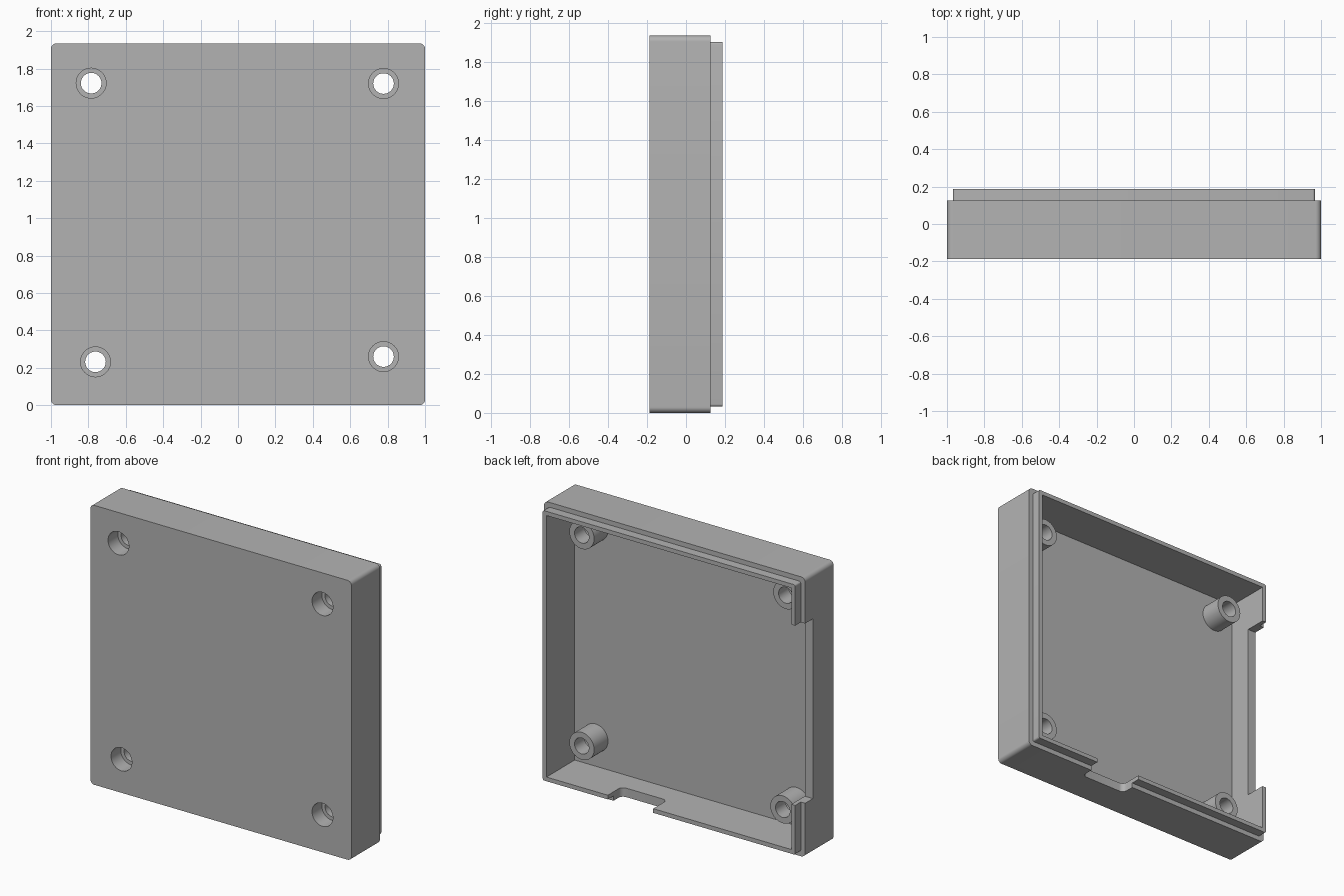
import bpy, bmesh, math

if "Cube" in bpy.data.objects:
    bpy.data.objects.remove(bpy.data.objects["Cube"])

FRONT, BACK = -0.187, 0.187      # overall depth
RIM, FLOOR = 0.125, -0.122       # body back edge, inner floor
POST_TOP, SHELF = 0.03, -0.08    # post end, counterbore depth

grey = bpy.data.materials.new("grey plastic")
grey.diffuse_color = (0.45, 0.45, 0.45, 1)
grey.use_nodes = True
grey.node_tree.nodes["Principled BSDF"].inputs["Base Color"].default_value = grey.diffuse_color


def prism(name, outline, y0, y1):
    """Extrude an x-z outline from y0 to y1."""
    bm = bmesh.new()
    face = bm.faces.new([bm.verts.new((x, y0, z)) for x, z in outline])
    ext = bmesh.ops.extrude_face_region(bm, geom=[face])
    verts = [g for g in ext["geom"] if isinstance(g, bmesh.types.BMVert)]
    bmesh.ops.translate(bm, verts=verts, vec=(0, y1 - y0, 0))
    bmesh.ops.recalc_face_normals(bm, faces=bm.faces)
    me = bpy.data.meshes.new(name)
    bm.to_mesh(me)
    bm.free()
    me.materials.append(grey)
    ob = bpy.data.objects.new(name, me)
    bpy.context.collection.objects.link(ob)
    return ob


def rounded(x0, x1, z0, z1, r, n=8):
    """Rectangle outline with rounded corners."""
    if r == 0:
        return [(x0, z0), (x1, z0), (x1, z1), (x0, z1)]
    pts = []
    corners = [(x1 - r, z1 - r), (x0 + r, z1 - r), (x0 + r, z0 + r), (x1 - r, z0 + r)]
    for k, (cx, cz) in enumerate(corners):
        for i in range(n + 1):
            a = math.pi / 2 * (k + i / n)
            pts.append((cx + r * math.cos(a), cz + r * math.sin(a)))
    return pts


def circle(cx, cz, r, n=48):
    return [(cx + r * math.cos(2 * math.pi * i / n),
             cz + r * math.sin(2 * math.pi * i / n)) for i in range(n)]


def combine(target, tool, operation):
    """Apply a boolean to the target and discard the tool."""
    mod = target.modifiers.new("bool", "BOOLEAN")
    mod.operation, mod.solver, mod.object = operation, "EXACT", tool
    bpy.context.view_layer.update()
    dg = bpy.context.evaluated_depsgraph_get()
    me = bpy.data.meshes.new_from_object(target.evaluated_get(dg))
    target.modifiers.clear()
    target.data = me
    bpy.data.objects.remove(tool)


# Case body with the stepped lip behind it
case = prism("case_shell", rounded(-1, 1, 0, 1.935, 0.03), FRONT, RIM)
lip = prism("rim_lip", rounded(-0.967, 0.967, 0.033, 1.902, 0.012, 4), 0.0, BACK)
combine(case, lip, "UNION")

# Hollow interior
cavity = prism("cavity", rounded(-0.938, 0.938, 0.062, 1.873, 0), FLOOR, 0.4)
combine(case, cavity, "DIFFERENCE")

# Long opening in the left wall
opening = prism("side_opening", rounded(-1.2, -0.9, 0.375, 1.62, 0), 0.04, 0.4)
combine(case, opening, "DIFFERENCE")

# Small rounded port notch in the bottom wall (drawn flat, then stood upright)
port = prism("port_notch", rounded(0.12, 0.468, 0.035, 0.5, 0.035), -0.1, 0.1)
for v in port.data.vertices:
    x, y, z = v.co
    v.co = (x, z, -y)
bm = bmesh.new()
bm.from_mesh(port.data)
bmesh.ops.recalc_face_normals(bm, faces=bm.faces)
bm.to_mesh(port.data)
bm.free()
combine(case, port, "DIFFERENCE")

# Screw posts, each with a through hole and a counterbore from the front
for x, z in [(-0.785, 1.722), (0.778, 1.72), (-0.762, 0.232), (0.778, 0.26)]:
    combine(case, prism("screw_post", circle(x, z, 0.095), FLOOR - 0.03, POST_TOP), "UNION")
    combine(case, prism("counterbore", circle(x, z, 0.08), -0.4, SHELF), "DIFFERENCE")
    combine(case, prism("screw_hole", circle(x, z, 0.055), -0.5, 0.4), "DIFFERENCE")

# Smooth the round surfaces, keep the edges crisp
bpy.ops.object.select_all(action="DESELECT")
case.select_set(True)
bpy.context.view_layer.objects.active = case
bpy.ops.object.shade_smooth_by_angle(angle=math.radians(30))
